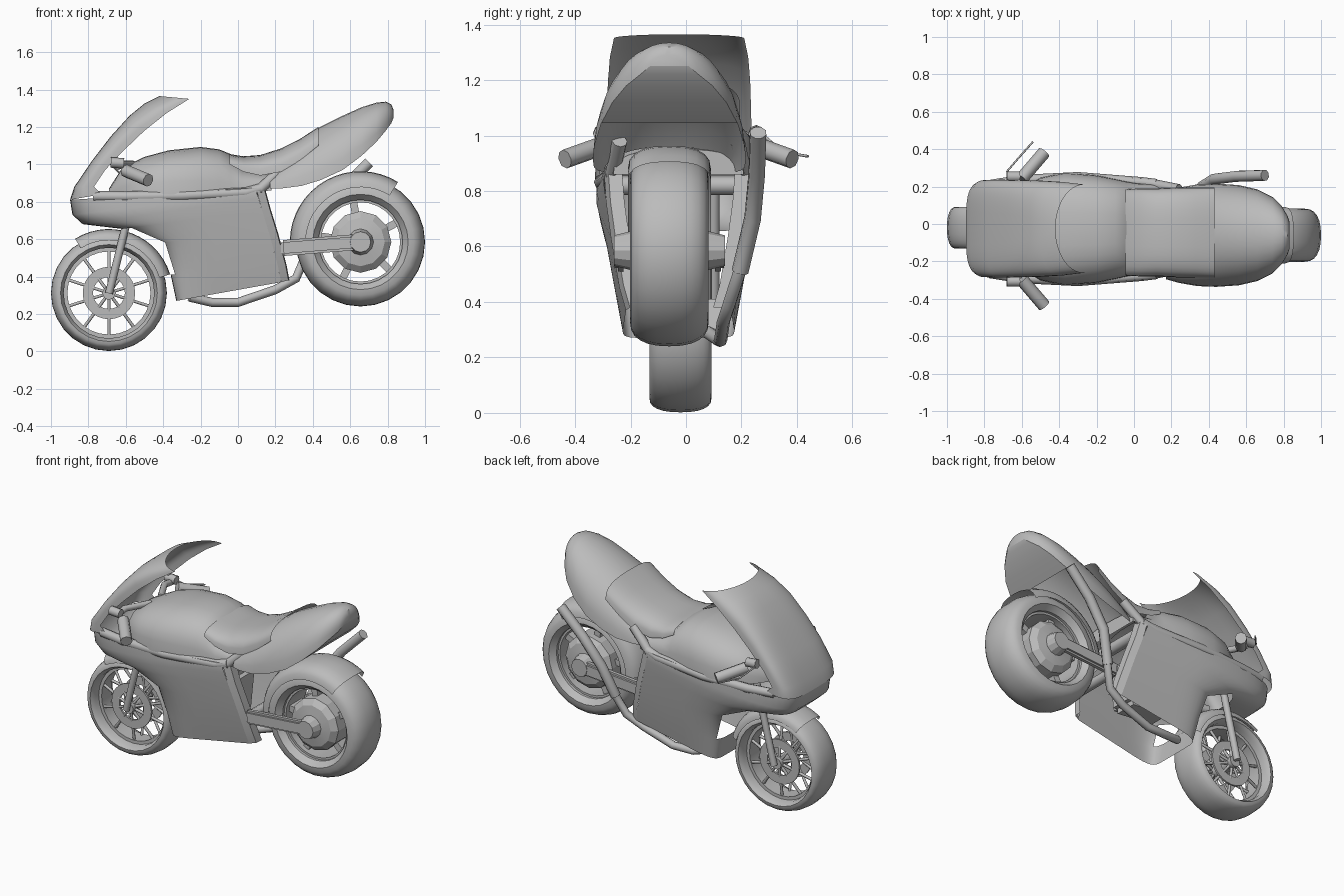
import bpy, bmesh, math
from mathutils import Vector

if "Cube" in bpy.data.objects:
    bpy.data.objects.remove(bpy.data.objects["Cube"])

grey = bpy.data.materials.new("plain_grey")
grey.use_nodes = True
GREY = (0.5, 0.5, 0.5, 1)
grey.diffuse_color = GREY
grey.node_tree.nodes["Principled BSDF"].inputs["Base Color"].default_value = GREY


def add_object(name, data):
    ob = bpy.data.objects.new(name, data)
    bpy.context.collection.objects.link(ob)
    data.materials.append(grey)
    return ob


def finish(name, bm, angle=40):
    bmesh.ops.remove_doubles(bm, verts=bm.verts, dist=0.0005)
    bmesh.ops.recalc_face_normals(bm, faces=bm.faces)
    me = bpy.data.meshes.new(name)
    bm.to_mesh(me)
    bm.free()
    ob = add_object(name, me)
    bpy.ops.object.select_all(action="DESELECT")
    ob.select_set(True)
    bpy.context.view_layer.objects.active = ob
    bpy.ops.object.shade_smooth_by_angle(angle=math.radians(angle))
    return ob


def skin(name, rows, skip=None, end_cap=False, angle=40):
    """Join rows of points into a surface."""
    bm = bmesh.new()
    vs = [[bm.verts.new(p) for p in row] for row in rows]
    for i in range(len(rows) - 1):
        for j in range(len(rows[0]) - 1):
            if not (skip and skip(i, j)):
                bm.faces.new((vs[i][j], vs[i][j + 1], vs[i + 1][j + 1], vs[i + 1][j]))
    if end_cap:
        bm.faces.new(vs[-1])
    return finish(name, bm, angle)


def power(v, p):
    return math.copysign(abs(v) ** p, v)


def narrow(x):
    """The body narrows behind its widest station."""
    return 1 - 0.1 * max(0, min(1, (x + 0.35) / 0.45))


def cowl_row(level, cy, n=28):
    """U-shaped row running back, around the front and back again."""
    xf, zf, xb, zb, hw, p = level
    row = []
    for i in range(n + 1):
        a = math.pi * (i / n - 0.5)
        t = abs(math.cos(a)) ** p
        x = xb + (xf - xb) * t
        row.append((x, cy + hw * narrow(x) * power(math.sin(a), p), zb + (zf - zb) * t))
    return row


def arch_row(sec, cy, p, n=16):
    """Arch across the body at one x station."""
    x, top, low, hw = sec
    return [(x, cy + hw * power(math.cos(math.pi * i / n), p),
             low + (top - low) * abs(math.sin(math.pi * i / n)) ** p) for i in range(n + 1)]


def spin(name, profile, centre, start=0, end=360, steps=28, angle=40):
    """Turn a (y, radius) profile about the wheel axle."""
    cx, cy, cz = centre
    rows = []
    for i in range(steps + 1):
        a = math.radians(start + (end - start) * i / steps)
        rows.append([(cx + r * math.cos(a), cy + y, cz + r * math.sin(a)) for y, r in profile])
    return skin(name, rows, angle=angle)


def tube(name, points, radius, sides=2):
    cu = bpy.data.curves.new(name, "CURVE")
    cu.dimensions = "3D"
    cu.bevel_depth = radius
    cu.bevel_resolution = sides
    cu.use_fill_caps = True
    sp = cu.splines.new("POLY")
    sp.points.add(len(points) - 1)
    for p, co in zip(sp.points, points):
        p.co = (*co, 1)
    sp.use_smooth = True
    return add_object(name, cu)


def block(name, centre, size, tilt=0, bevel=0.0):
    bm = bmesh.new()
    bmesh.ops.create_cube(bm, size=1)
    bmesh.ops.scale(bm, vec=size, verts=bm.verts)
    if bevel:
        bmesh.ops.bevel(bm, geom=bm.edges[:], offset=bevel, segments=2, affect="EDGES")
    ob = finish(name, bm)
    ob.location = centre
    ob.rotation_euler[1] = tilt
    return ob


def ring(hw, outer, inner):
    return [(-hw, inner), (-hw, outer), (hw, outer), (hw, inner), (-hw, inner)]


def tyre(hw, outer, inner):
    n = 12
    arc = [(hw * power(math.cos(math.pi * i / n), 0.85),
            inner + (outer - inner) * (0.25 + 0.75 * math.sin(math.pi * i / n) ** 0.8)) for i in range(n + 1)]
    return [(hw * 0.75, inner)] + arc + [(-hw * 0.75, inner), (hw * 0.75, inner)]


def fender(hw, outer, drop, n=10):
    return [(hw * power(math.cos(math.pi * i / n), 0.8),
             outer - drop * (1 - math.sin(math.pi * i / n) ** 0.8)) for i in range(n + 1)]


# Wheels
FRONT, REAR = Vector((-0.69, -0.02, 0.312)), Vector((0.655, -0.06, 0.585))
spin("front_tyre", tyre(0.112, 0.31, 0.242), FRONT)
spin("front_rim", ring(0.05, 0.246, 0.222), FRONT)
spin("front_hub", [(-0.1, 0), (-0.1, 0.035), (0.1, 0.035), (0.1, 0)], FRONT, steps=14)
spin("rear_tyre", tyre(0.142, 0.345, 0.225), REAR)
spin("rear_rim", ring(0.09, 0.23, 0.212), REAR)
spin("rear_hub", [(-0.2, 0), (-0.2, 0.055), (-0.14, 0.07), (-0.13, 0.13), (-0.1, 0.165), (0.1, 0.165),
                  (0.13, 0.13), (0.14, 0.07), (0.2, 0.055), (0.2, 0)], REAR, steps=12, angle=15)
for side, label in ((-1, "right"), (1, "left")):
    spin(label + "_brake_disc", ring(0.006, 0.14, 0.085), FRONT + Vector((0, side * 0.06, 0)))
for i in range(10):
    a = math.radians(36 * i + 18)
    d = Vector((math.cos(a), 0, math.sin(a)))
    for side in (-1, 1):
        tube("front_spoke", [FRONT + d * 0.03 + Vector((0, side * 0.07, 0)),
                             FRONT + d * 0.235 + Vector((0, side * 0.035, 0))], 0.009, 1)
for i in range(5):
    a = math.radians(72 * i + 28)
    d = Vector((math.cos(a), 0, math.sin(a)))
    block("rear_spoke", REAR + d * 0.185, (0.09, 0.12, 0.04), -a)

# Mudguards
spin("front_fender", fender(0.114, 0.342, 0.06), FRONT, 122, 17, 14)
spin("rear_fender", fender(0.15, 0.378, 0.085), REAR, 58, 180, 16)

# Lower fairing, open below, at the back and around the fork
BODY = -0.027
levels = [(-0.33, 0.27, 0.23, 0.37, 0.21, 0.22), (-0.36, 0.41, 0.215, 0.45, 0.235, 0.25),
          (-0.42, 0.58, 0.17, 0.62, 0.268, 0.32), (-0.62, 0.655, 0.13, 0.75, 0.288, 0.4),
          (-0.83, 0.68, 0.11, 0.82, 0.298, 0.45), (-0.885, 0.73, 0.1, 0.845, 0.3, 0.45),
          (-0.898, 0.81, 0.1, 0.875, 0.297, 0.45)]
rows = [cowl_row(l, BODY) for l in levels]
skin("side_fairing", rows, skip=lambda i, j: i in (1, 2) and 9 <= j <= 18)

# Nose and windscreen
screen = [(-0.898, 0.81, -0.73, 0.84, 0.26, 0.5), (-0.875, 0.88, -0.77, 0.88, 0.26, 0.5),
          (-0.78, 1.02, -0.71, 0.97, 0.262, 0.52), (-0.68, 1.15, -0.61, 1.075, 0.26, 0.55),
          (-0.58, 1.26, -0.5, 1.18, 0.257, 0.62), (-0.5, 1.325, -0.38, 1.275, 0.25, 0.75),
          (-0.42, 1.365, -0.26, 1.35, 0.24, 1.0)]
skin("windscreen", [cowl_row(l, -0.025) for l in screen])

# Tank, seat and tail
tank = [(-0.69, 0.87, 0.84, 0.1), (-0.62, 0.98, 0.84, 0.2), (-0.5, 1.04, 0.84, 0.275),
        (-0.37, 1.075, 0.84, 0.302), (-0.2, 1.093, 0.84, 0.288), (-0.1, 1.08, 0.84, 0.268),
        (-0.04, 1.055, 0.84, 0.255), (0.02, 0.99, 0.85, 0.245), (0.18, 0.95, 0.86, 0.235)]
skin("fuel_tank", [arch_row(s, BODY, 0.75) for s in tank], end_cap=True)
seat = [(-0.045, 1.055, 1.0, 0.23), (0.03, 1.043, 0.96, 0.235), (0.12, 1.05, 0.94, 0.235),
        (0.23, 1.085, 0.96, 0.24), (0.33, 1.135, 1.02, 0.24), (0.43, 1.2, 1.1, 0.24)]
skin("seat", [arch_row(s, -0.045, 0.7) for s in seat])
tail = [(0.17, 0.96, 0.87, 0.235), (0.24, 1.05, 0.872, 0.255), (0.34, 1.13, 0.885, 0.272),
        (0.44, 1.2, 0.915, 0.276), (0.56, 1.26, 0.97, 0.268), (0.66, 1.305, 1.045, 0.245),
        (0.74, 1.33, 1.12, 0.205), (0.79, 1.335, 1.18, 0.155), (0.82, 1.32, 1.22, 0.105),
        (0.832, 1.29, 1.25, 0.07)]
tail_rows = [arch_row(s, -0.06, 0.95) for s in tail]
skin("tail_cowl", tail_rows, end_cap=True)
skin("tail_underside", [[r[0], r[-1]] for r in tail_rows[5:]])

# Frame, fork, swingarm and controls on both sides
for side, label in ((-1, "right"), (1, "left")):
    def at(x, y, z, c=BODY):
        return (x, c + side * y, z)
    tube(label + "_rail", [at(-0.77, 0.235, 0.83), at(-0.6, 0.262, 0.828), at(-0.3, 0.277, 0.832),
                           at(0.04, 0.25, 0.848), at(0.12, 0.24, 0.87)], 0.028)
    post = [(0.1, 0.268, 0.86), (0.13, 0.26, 0.75), (0.17, 0.242, 0.62), (0.215, 0.213, 0.45), (0.23, 0.19, 0.37)]
    skin(label + "_frame_post", [[at(x, y, z), at(x + 0.04, y - 0.015, z + 0.01), at(x + 0.045, y - 0.065, z + 0.01)]
                                 for x, y, z in post])
    tube(label + "_seat_strut", [at(0.1, 0.24, 0.85), at(0.24, 0.212, 0.98)], 0.028)
    tube(label + "_fork", [at(-0.69, 0.12, 0.31, -0.02), at(-0.6, 0.12, 0.67, -0.02),
                           at(-0.56, 0.12, 0.84, -0.02)], 0.021)
    block(label + "_swingarm", at(0.46, 0.175, 0.57, -0.06), (0.46, 0.045, 0.085), -0.08, 0.012)
    tube(label + "_grip", [at(-0.6, 0.27, 0.965), at(-0.48, 0.41, 0.915)], 0.035)
    tube(label + "_bar", [at(-0.56, 0.05, 1.0), at(-0.64, 0.2, 1.0), at(-0.64, 0.27, 0.99)], 0.02)
    tube(label + "_bar_clamp", [at(-0.68, 0.28, 1.01), at(-0.61, 0.28, 1.005)], 0.028)
tube("clutch_lever", [(-0.68, 0.28, 1.0), (-0.62, 0.35, 0.94), (-0.54, 0.44, 0.925)], 0.005)
tube("frame_cross_bar", [(0.11, -0.27, 0.82), (0.11, 0.21, 0.82)], 0.035)

# Engine and exhaust
block("engine", (-0.08, -0.035, 0.6), (0.32, 0.2, 0.3), 0.1, 0.03)
tube("swingarm_pivot", [(0.24, -0.24, 0.55), (0.24, 0.12, 0.55)], 0.03)
tube("exhaust_pipe", [(-0.26, 0.08, 0.29), (-0.14, 0.12, 0.262), (0.0, 0.125, 0.262),
                      (0.2, 0.135, 0.33), (0.31, 0.155, 0.39), (0.37, 0.2, 0.53)], 0.024)
tube("muffler", [(0.36, 0.195, 0.51), (0.43, 0.24, 0.7), (0.55, 0.255, 0.86), (0.7, 0.26, 1.01)], 0.031)
